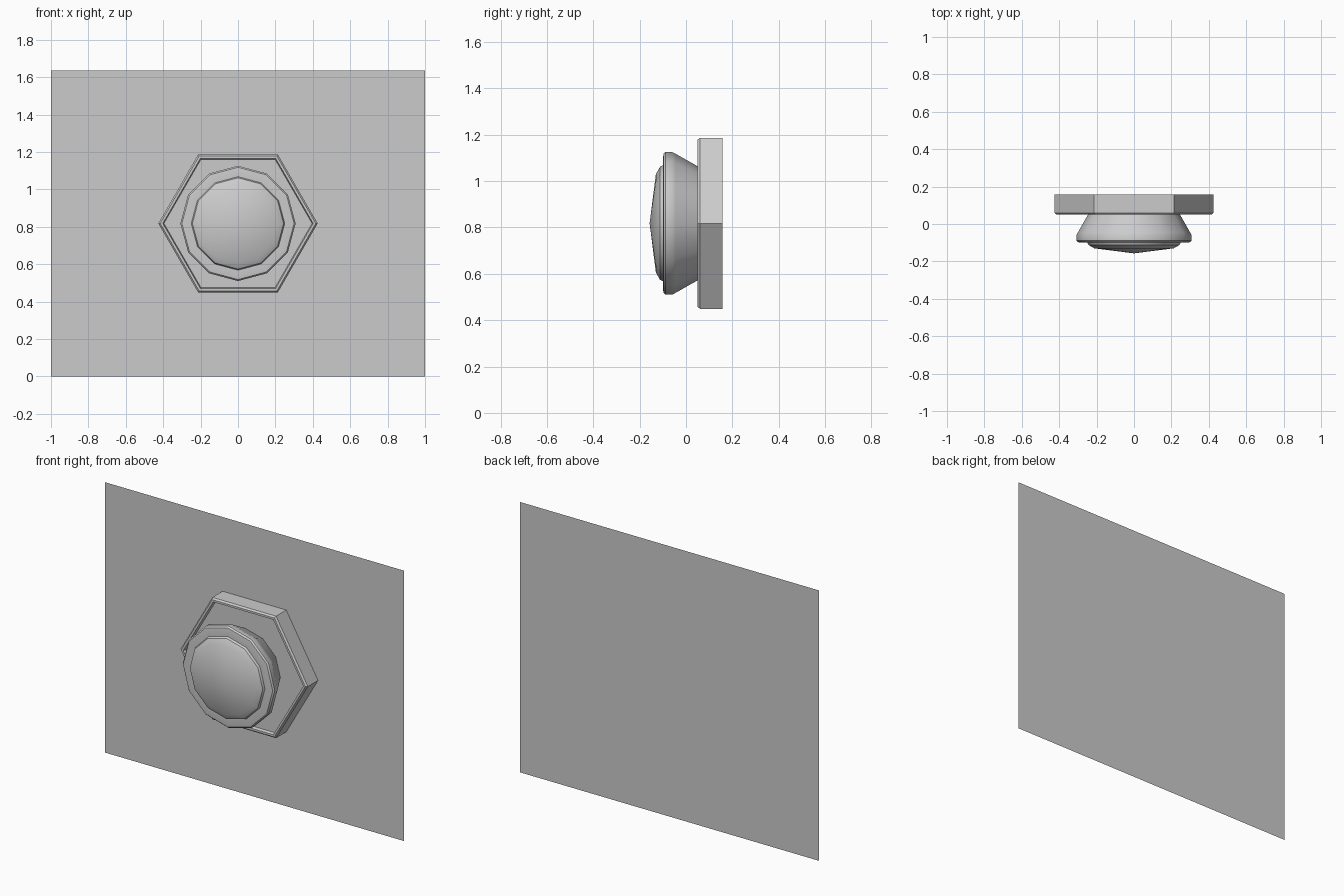
import bpy, bmesh, math

if "Cube" in bpy.data.objects:
    bpy.data.objects.remove(bpy.data.objects["Cube"])

CZ = 0.818    # height of the shared axis
BACK = 0.157  # y of the wall plane


def lathe(name, profile, sides, start, angle):
    """Sweep (radius, y) points around the y axis; radius 0 makes a tip."""
    bm = bmesh.new()
    rings = []
    for r, y in profile:
        if r == 0:
            rings.append([bm.verts.new((0, y, CZ))] * sides)
        else:
            rings.append([bm.verts.new((r * math.cos(start + 2 * math.pi * i / sides), y,
                                        CZ + r * math.sin(start + 2 * math.pi * i / sides)))
                          for i in range(sides)])
    for a, b in zip(rings, rings[1:]):
        for i in range(sides):
            j = (i + 1) % sides
            quad = list(dict.fromkeys((a[i], a[j], b[j], b[i])))
            bm.faces.new(quad)
    bmesh.ops.recalc_face_normals(bm, faces=bm.faces)
    mesh = bpy.data.meshes.new(name)
    bm.to_mesh(mesh)
    bm.free()
    obj = bpy.data.objects.new(name, mesh)
    bpy.context.collection.objects.link(obj)
    bpy.ops.object.select_all(action='DESELECT')
    bpy.context.view_layer.objects.active = obj
    obj.select_set(True)
    bpy.ops.object.shade_smooth_by_angle(angle=math.radians(angle))
    return obj


# Flat wall panel behind the bolt
bpy.ops.mesh.primitive_plane_add(size=1, location=(0, BACK, CZ), rotation=(math.pi / 2, 0, 0))
panel = bpy.context.object
panel.name = "wall_panel"
panel.scale = (2, 2 * CZ, 1)

# Six-sided base with a chamfered lip and a shallow recessed face
lathe("hex_base", [(0.426, BACK), (0.426, 0.060), (0.416, 0.050), (0.402, 0.050),
                   (0.396, 0.068), (0, 0.068)], 6, 0, 20)

# Twelve-sided flared head with rounded rim, groove and low dome
lathe("button_head", [(0.236, 0.068), (0.300, -0.045), (0.308, -0.060), (0.308, -0.088),
                      (0.300, -0.097), (0.285, -0.099), (0.250, -0.099),
                      (0.244, -0.112), (0.212, -0.130), (0, -BACK)], 12, 0, 31)
